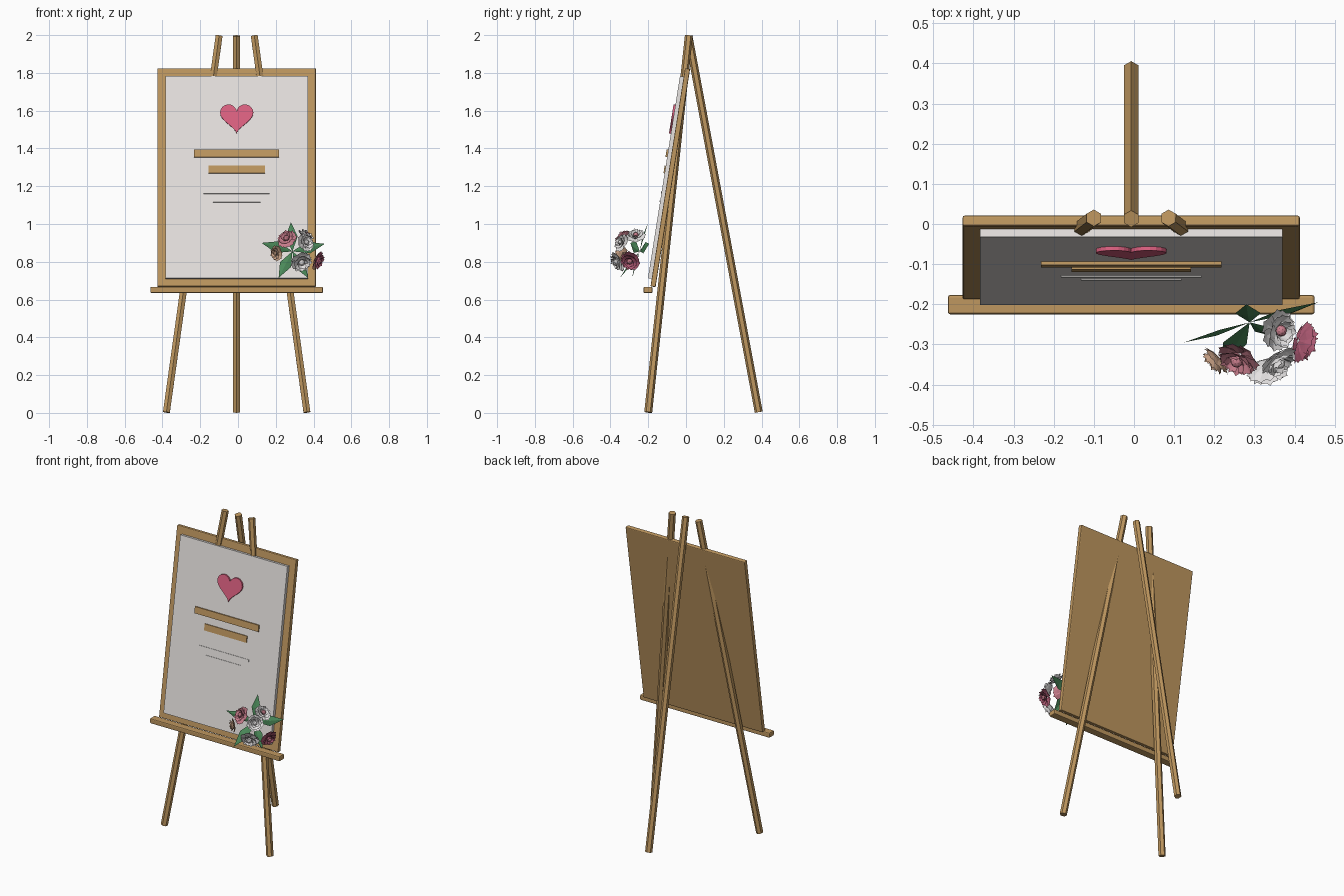
import bpy, bmesh, random
from math import sin, cos, pi, radians
from mathutils import Matrix, Vector

if "Cube" in bpy.data.objects:
    bpy.data.objects.remove(bpy.data.objects["Cube"])
random.seed(4)
CX = -0.007
TILT = radians(9)
BOARD = Matrix.Translation((CX, -0.005, 1.825)) @ Matrix.Rotation(-TILT, 4, 'X')


def material(name, rgb):
    m = bpy.data.materials.new(name)
    m.use_nodes = True
    m.diffuse_color = (*rgb, 1)
    m.node_tree.nodes["Principled BSDF"].inputs["Base Color"].default_value = (*rgb, 1)
    return m


WOOD = material("honey_wood", (0.52, 0.31, 0.115))
PAPER = material("paper_white", (0.80, 0.77, 0.75))
HEART = material("heart_pink", (0.72, 0.12, 0.22))
LEAF = material("leaf_green", (0.07, 0.25, 0.10))
WHITE = material("petal_white", (0.78, 0.76, 0.76))
PINK = material("petal_pink", (0.62, 0.22, 0.28))
ROSE = material("petal_rose", (0.42, 0.10, 0.17))
PEACH = material("petal_peach", (0.62, 0.38, 0.25))


def make(name, bm, *mats):
    bmesh.ops.recalc_face_normals(bm, faces=bm.faces)
    me = bpy.data.meshes.new(name)
    bm.to_mesh(me)
    bm.free()
    ob = bpy.data.objects.new(name, me)
    bpy.context.collection.objects.link(ob)
    for m in mats:
        me.materials.append(m)
    return ob


def box(name, lo, hi, mat, matrix=Matrix(), bevel=0.0):
    lo, hi = Vector(lo), Vector(hi)
    bm = bmesh.new()
    size = Matrix.Diagonal((*(hi - lo), 1))
    bmesh.ops.create_cube(bm, size=1, matrix=matrix @ Matrix.Translation((lo + hi) / 2) @ size)
    ob = make(name, bm, mat)
    if bevel:
        b = ob.modifiers.new("edge", 'BEVEL')
        b.width, b.segments = bevel, 2
    return ob


def board_part(name, half, z0, z1, back, front, mat, bevel=0.0):
    """Box lying on the tilted board; back and front are heights above its face."""
    v0, v1 = ((z - 1.825) / cos(TILT) for z in (z0, z1))
    return box(name, (-half, -front, v0), (half, -back, v1), mat, BOARD, bevel)


def leg(name, top, foot):
    top, foot = Vector(top), Vector(foot)
    axis = top - foot
    bm = bmesh.new()
    bmesh.ops.create_cone(bm, cap_ends=True, segments=6, radius1=0.021, radius2=0.021,
                          depth=axis.length)
    turn = Vector((0, 0, 1)).rotation_difference(axis).to_matrix().to_4x4()
    bm.transform(Matrix.Translation((top + foot) / 2) @ turn)
    return make(name, bm, WOOD)


# Tripod
for side, label in ((1, "left"), (-1, "right")):
    leg("front_leg_" + label, (CX + side * 0.093, 0.015, 1.997),
        (CX + side * 0.372, -0.2, 0.003))
leg("back_leg", (CX, 0.013, 1.996), (CX, 0.385, 0.004))

# Sign board, paper and tray
board_part("board", 0.42, 0.67, 1.825, -0.027, 0, WOOD, 0.005)
board_part("paper", 0.377, 0.71, 1.78, 0, 0.02, PAPER)
box("tray", (CX - 0.457, -0.225, 0.635), (CX + 0.457, -0.177, 0.667), WOOD, bevel=0.006)

# Raised bars and fine lines on the paper
board_part("wide_bar", 0.225, 1.35, 1.39, 0.018, 0.029, WOOD)
board_part("short_bar", 0.149, 1.265, 1.305, 0.018, 0.026, WOOD)
board_part("long_line", 0.175, 1.157, 1.169, 0.018, 0.023, PAPER)
board_part("short_line", 0.125, 1.112, 1.122, 0.018, 0.023, PAPER)

# Heart
bm = bmesh.new()
outline = []
for i in range(40):
    t = 2 * pi * i / 40
    y = 13 * cos(t) - 5 * cos(2 * t) - 2 * cos(3 * t) - cos(4 * t)
    outline.append(bm.verts.new((0.0055 * 16 * sin(t) ** 3, -0.018, 0.0054 * y)))
face = bm.faces.new(outline)
out = bmesh.ops.extrude_face_region(bm, geom=[face])
bmesh.ops.translate(bm, vec=(0, -0.012, 0),
                    verts=[v for v in out["geom"] if isinstance(v, bmesh.types.BMVert)])
bm.transform(BOARD @ Matrix.Translation((0, 0, (1.565 - 1.825) / cos(TILT))))
make("heart", bm, HEART)


def petal(bm, turn, length, width, rise):
    """Cupped petal with a ragged tip, growing along local x."""
    shape = [(0.05, 0), (0.5, 0.42), (0.85, 0.5), (0.9, 0.2), (1.05, 0),
             (0.9, -0.2), (0.85, -0.5), (0.5, -0.42)]
    mid = bm.verts.new(turn @ Vector((length * 0.6, 0, rise * 0.3)))
    ring = [bm.verts.new(turn @ Vector((length * u, width * w,
                                        rise * u * u + abs(w) * width * 0.25)))
            for u, w in shape]
    for i, v in enumerate(ring):
        bm.faces.new((mid, v, ring[(i + 1) % len(ring)]))


def flower(name, centre, mat, core, size):
    bm = bmesh.new()
    # Rings from the open outer petals to the upright inner ones
    for count, reach, rise, base in ((7, 1.0, 0.25, -0.25), (6, 0.78, 0.45, -0.1),
                                     (5, 0.52, 0.5, 0.0)):
        phase = random.uniform(0, pi)
        for i in range(count):
            turn = (Matrix.Translation((0, 0, base * size))
                    @ Matrix.Rotation(phase + 2 * pi * i / count, 4, 'Z')
                    @ Matrix.Rotation(random.uniform(-0.2, 0.2), 4, 'X'))
            petal(bm, turn, size * reach, size * reach * 0.95, size * rise)
    petals = len(bm.faces)
    bmesh.ops.create_icosphere(bm, subdivisions=2, radius=size * 0.27,
                               matrix=Matrix.Translation((0, 0, size * 0.2)))
    bm.faces.ensure_lookup_table()
    for f in bm.faces[petals:]:
        f.material_index = 1
    # Face away from the heart of the bouquet
    facing = Vector(centre) - BOUQUET
    turn = Vector((0, 0, 1)).rotation_difference(facing).to_matrix().to_4x4()
    bm.transform(Matrix.Translation(centre) @ turn)
    make(name, bm, mat, core)


# Bouquet
BOUQUET = Vector((0.30, -0.255, 0.86))
flower("pink_flower", (0.26, -0.335, 0.92), PINK, PINK, 0.055)
flower("peach_flower", (0.205, -0.34, 0.845), PEACH, PEACH, 0.043)
flower("rose_flower", (0.42, -0.295, 0.805), ROSE, PINK, 0.054)
flower("white_flower_top", (0.36, -0.265, 0.935), WHITE, PINK, 0.052)
flower("white_flower_middle", (0.358, -0.34, 0.90), WHITE, WHITE, 0.05)
flower("white_flower_low", (0.335, -0.36, 0.80), WHITE, WHITE, 0.058)


def leaf(name, tip):
    """Pointed leaf with a folded midrib."""
    base, tip = Vector((0.288, -0.245, 0.855)), Vector(tip)
    along = tip - base
    side = along.cross(Vector((0, -1, 0.2))).normalized() * 0.032
    bm = bmesh.new()
    fold = Vector((0, -0.008, 0))
    a, b = bm.verts.new(base), bm.verts.new(tip)
    rib = bm.verts.new(base + along * 0.5 + fold)
    for s in (1, -1):
        edge = bm.verts.new(base + along * 0.5 + side * s)
        bm.faces.new((a, edge, rib))
        bm.faces.new((edge, b, rib))
    make(name, bm, LEAF)


for i, tip in enumerate(((0.125, -0.295, 0.90), (0.28, -0.2, 1.01), (0.46, -0.195, 0.895),
                         (0.215, -0.35, 0.715), (0.37, -0.285, 0.715))):
    leaf(f"leaf_{i + 1}", tip)
